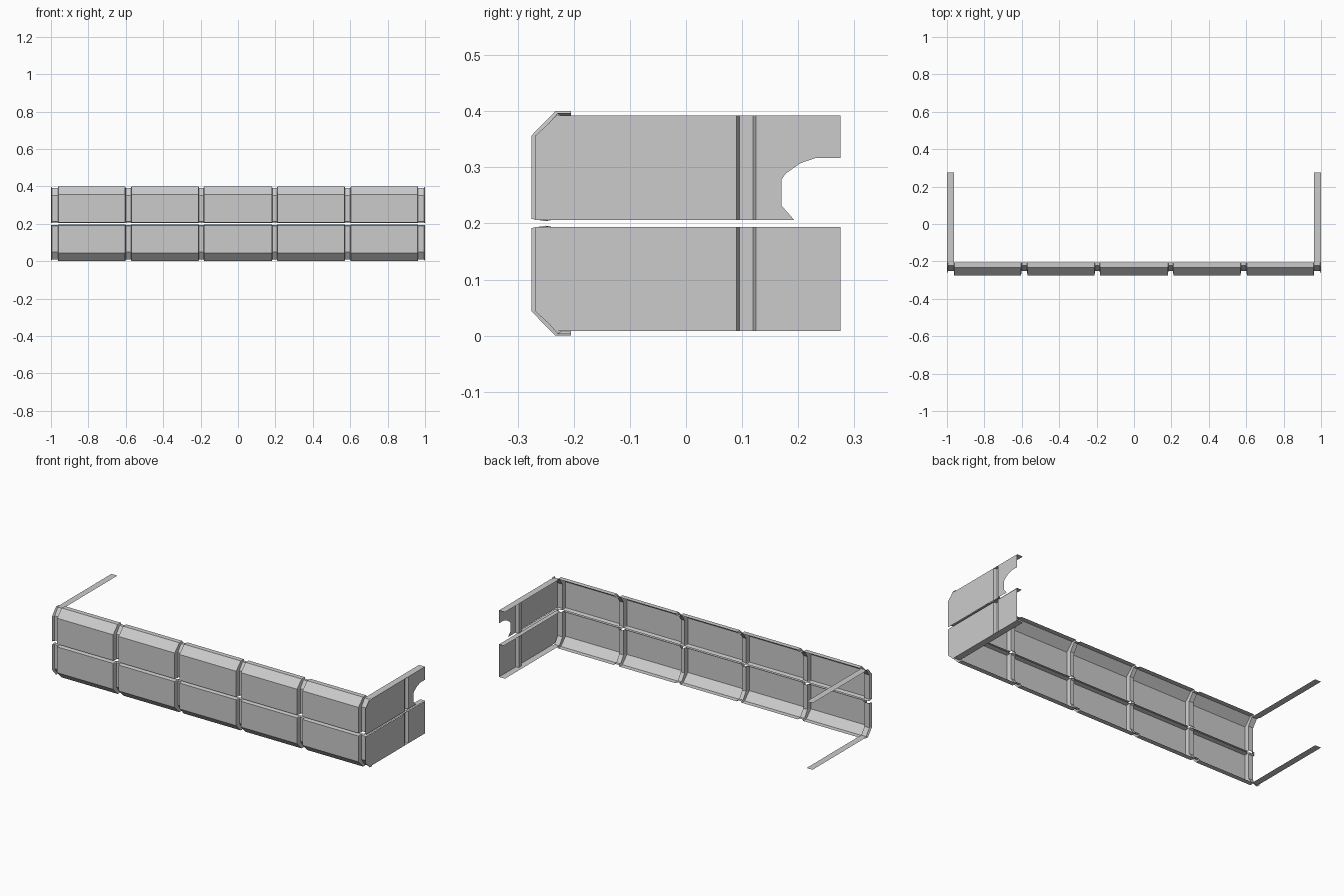
import bpy

if "Cube" in bpy.data.objects:
    bpy.data.objects.remove(bpy.data.objects["Cube"])

def make(name, verts, faces):
    me = bpy.data.meshes.new(name)
    me.from_pydata(verts, [], faces)
    me.update()
    ob = bpy.data.objects.new(name, me)
    bpy.context.collection.objects.link(ob)
    return ob

def loft(name, rings):
    n = len(rings[0])
    verts = [v for r in rings for v in r]
    faces = [(i*n+j, (i+1)*n+j, (i+1)*n+j+1, i*n+j+1)
             for i in range(len(rings)-1) for j in range(n-1)]
    return make(name, verts, faces)

# Bent sheet profile (y, z): raised panel and recessed rib
OUTER = [(-.205, .4), (-.233, .4), (-.275, .357), (-.275, .208), (-.25, .204)]
INNER = [(-.205, .392), (-.222, .392), (-.25, .352), (-.25, .212), (-.24, .206)]

def ring(x, depth, flip):
    pts = []
    for (a, b), (c, d) in zip(OUTER, INNER):
        z = b + (d-b)*depth
        pts.append((x, a + (c-a)*depth, .4-z if flip else z))
    return pts

# Stations along half the wall: (x, depth), mirrored for the other half
half = [(.178, 0), (.181, 0), (.184, 1), (.208, 1), (.211, 0), (.569, 0),
        (.573, 1), (.6, 1), (.604, 0), (.961, 0), (.963, 1), (.994, 1), (1, .4)]
stations = [(-x, d) for x, d in reversed(half)] + half

for flip, row in ((False, "upper"), (True, "lower")):
    zf = (lambda z, f=flip: .4-z if f else z)

    # Front wall panels with recessed ribs
    loft(row + "_front_wall", [ring(x, d, flip) for x, d in stations])

    # Right wall main panel with its chamfered front corner
    outline = [(-.268, .206), (-.268, .357), (-.23, .392), (.09, .392), (.09, .206)]
    make(row + "_side_panel", [(1, y, zf(z)) for y, z in outline], [range(5)])

    # Recessed rib in the right wall
    rib = [(1, .09), (.982, .095), (.982, .119), (1, .125)]
    loft(row + "_side_rib", [[(x, y, zf(.392)), (x, y, zf(.206))] for x, y in rib])

    # Rear panel, notched on the upper row
    if flip:
        rear = [(.125, .206), (.125, .392), (.275, .392), (.275, .206)]
    else:
        rear = [(.125, .392), (.275, .392), (.275, .317), (.232, .317), (.203, .307),
                (.178, .289), (.17, .278), (.17, .232), (.193, .206), (.125, .206)]
    make(row + "_rear_panel", [(1, y, zf(z)) for y, z in rear], [range(len(rear))])

    # Long rails running back from both ends
    for s, side in ((-1, "left"), (1, "right")):
        z = zf(.392)
        make(row + "_" + side + "_rail",
             [(s*.962, -.205, z), (s, -.205, z), (s, .275, z), (s*.962, .275, z)],
             [range(4)])

# Flange along the top of the lower right wall
make("middle_rail", [(.97, -.24, .196), (1, -.24, .196), (1, .275, .196), (.97, .275, .196)],
     [range(4)])
# Short lip under the upper right wall
make("upper_wall_lip", [(.982, -.24, .204), (1, -.24, .204), (1, .125, .204), (.982, .125, .204)],
     [range(4)])
